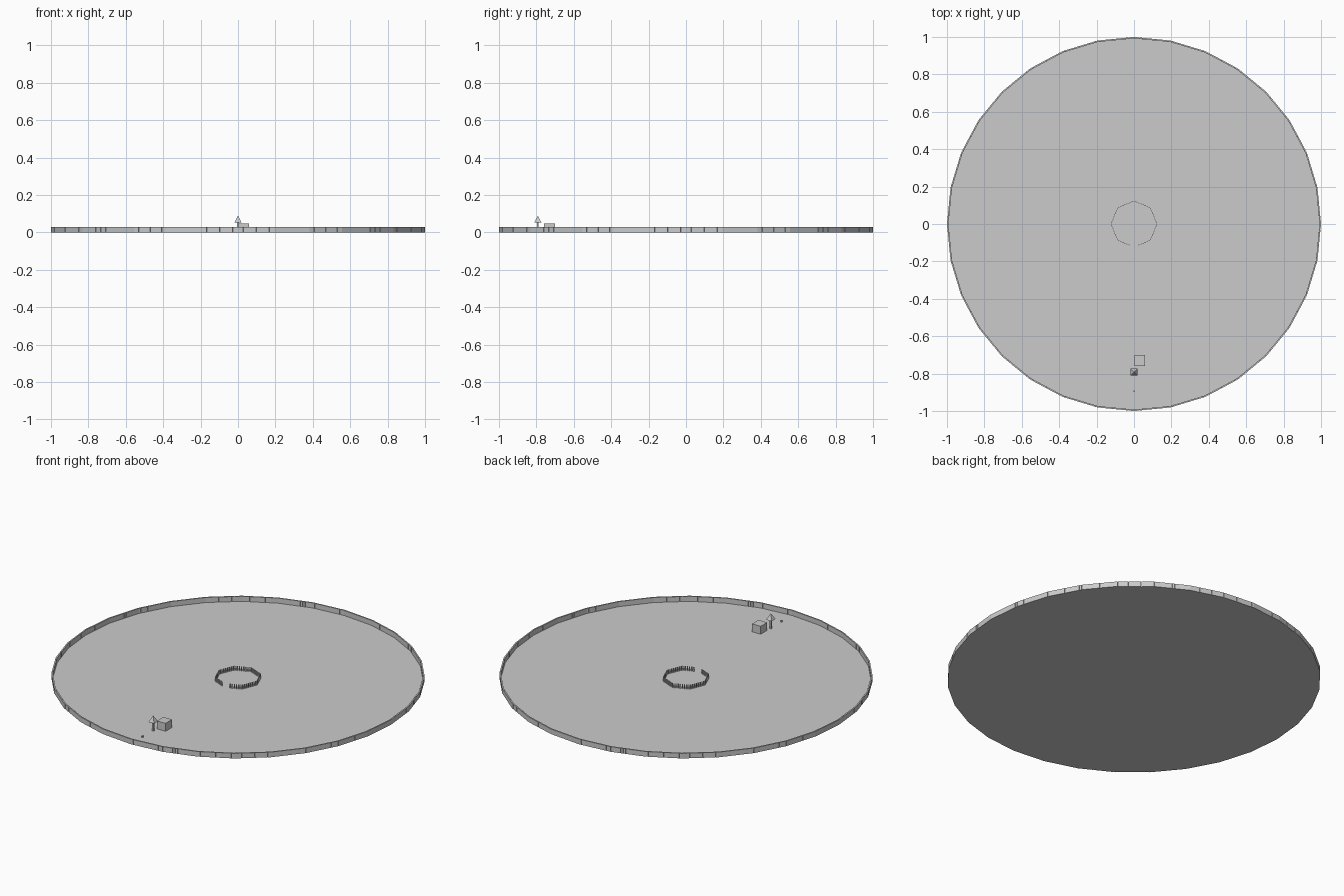
import bpy, bmesh
from math import pi, cos, sin
from mathutils import Matrix, Vector

if "Cube" in bpy.data.objects:
    bpy.data.objects.remove(bpy.data.objects["Cube"])


def finish(name, bm):
    mesh = bpy.data.meshes.new(name)
    bm.to_mesh(mesh)
    bm.free()
    obj = bpy.data.objects.new(name, mesh)
    bpy.context.collection.objects.link(obj)
    return obj


def add_box(bm, centre, size, angle=0.0):
    m = (Matrix.Translation(centre) @ Matrix.Rotation(angle, 4, 'Z')
         @ Matrix.Diagonal((*size, 1)))
    bmesh.ops.create_cube(bm, size=1, matrix=m)


def box(name, centre, size):
    bm = bmesh.new()
    add_box(bm, centre, size)
    return finish(name, bm)


def picket_ring(name, sides, radius, per_side, fill, depth, height, gate=0.0):
    """Pickets along the sides of a polygon, leaving a gate towards -y."""
    bm = bmesh.new()
    for i in range(sides):
        a, b = (2 * pi * k / sides + pi / 2 for k in (i, i + 1))
        p = Vector((radius * cos(a), radius * sin(a), height / 2))
        q = Vector((radius * cos(b), radius * sin(b), height / 2))
        pitch = (q - p).length / per_side
        for j in range(per_side):
            c = p.lerp(q, (j + 0.5) / per_side)
            if c.y < 0 and abs(c.x) < gate:
                continue
            add_box(bm, c, (pitch * fill, depth, height), (a + b) / 2 + pi / 2)
    return finish(name, bm)


# Round ground sheet
bm = bmesh.new()
bmesh.ops.create_circle(bm, cap_ends=True, segments=32, radius=0.996)
finish("ground_disc", bm)

# Outer palisade and small central pen with a gate
picket_ring("outer_palisade", 32, 0.996, 14, 0.97, 0.008, 0.03)
picket_ring("central_pen", 8, 0.123, 8, 0.5, 0.004, 0.025, gate=0.02)

# Hut
box("hut", (0.03, -0.73, 0.0235), (0.056, 0.06, 0.047))

# Tree: square trunk and pyramid crown
box("tree_trunk", (0, -0.792, 0.027), (0.009, 0.009, 0.054))
bm = bmesh.new()
bmesh.ops.create_cone(
    bm, cap_ends=True, segments=4, radius1=0.026, radius2=0, depth=0.036,
    matrix=Matrix.Translation((0, -0.792, 0.072)) @ Matrix.Rotation(pi / 4, 4, 'Z'))
bmesh.ops.remove_doubles(bm, verts=bm.verts, dist=1e-5)
finish("tree_crown", bm)

# Small stump near the edge
box("stump", (0, -0.893, 0.005), (0.008, 0.008, 0.01))
